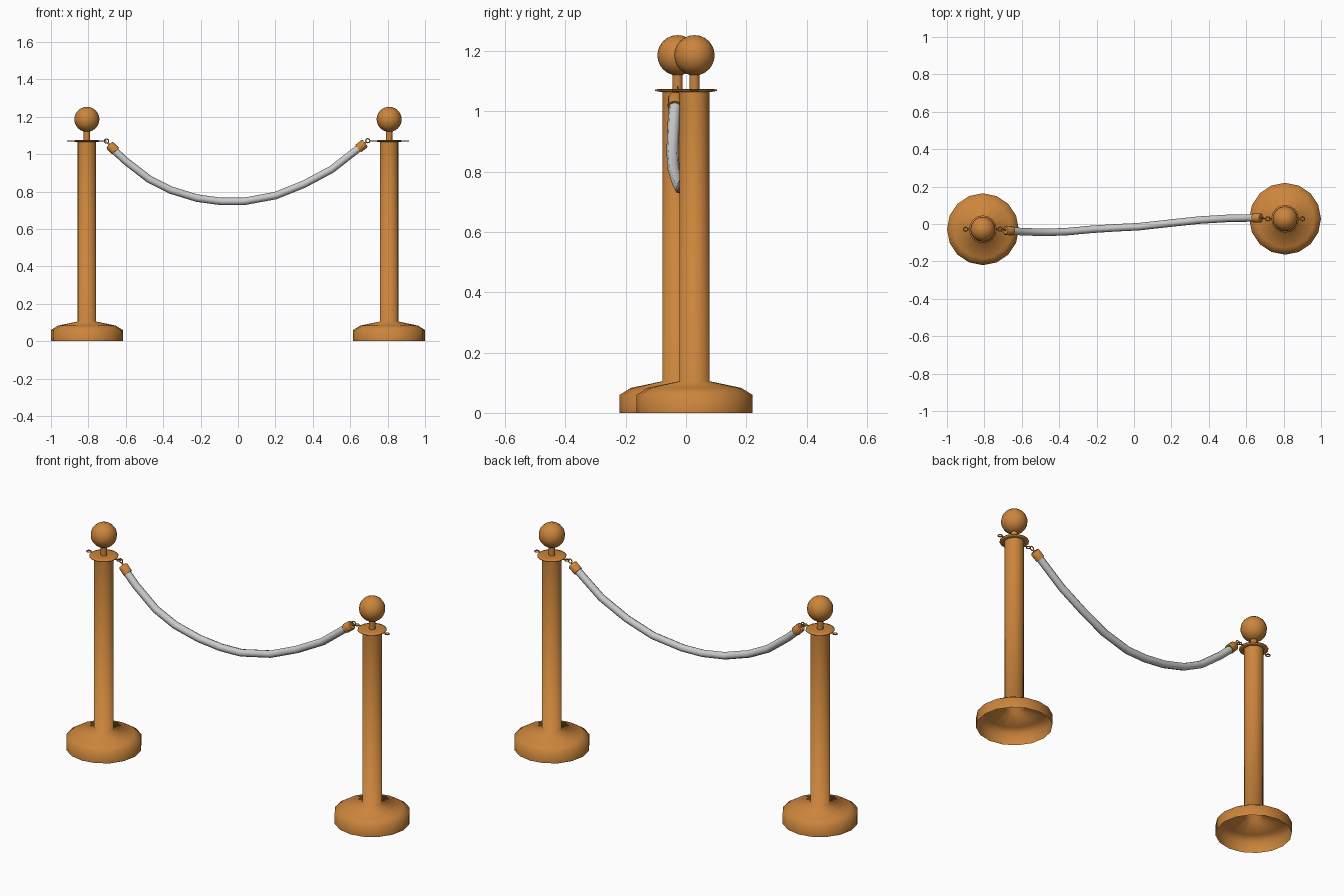
import bpy, bmesh, math
from mathutils import Vector

if "Cube" in bpy.data.objects:
    bpy.data.objects.remove(bpy.data.objects["Cube"])

wood = bpy.data.materials.new("warm_brass")
wood.diffuse_color = (0.6, 0.235, 0.045, 1)
wood.use_nodes = True
wood.node_tree.nodes["Principled BSDF"].inputs["Base Color"].default_value = wood.diffuse_color


def finish(obj, angle=35, mat=wood):
    if mat:
        obj.data.materials.append(mat)
    bpy.ops.object.select_all(action='DESELECT')
    obj.select_set(True)
    bpy.context.view_layer.objects.active = obj
    bpy.ops.object.shade_smooth_by_angle(angle=math.radians(angle))
    return obj


def lathe(name, profile, loc, sides=16, direction=None, angle=85):
    """Spin (radius, height) points round the local z axis."""
    bm = bmesh.new()
    rings = []
    for r, z in profile:
        if r == 0:
            rings.append([bm.verts.new((0, 0, z))] * sides)
        else:
            rings.append([bm.verts.new((r * math.cos(math.tau * i / sides),
                                        r * math.sin(math.tau * i / sides), z))
                          for i in range(sides)])
    for a, b in zip(rings, rings[1:]):
        for i in range(sides):
            j = (i + 1) % sides
            bm.faces.new(list(dict.fromkeys((a[i], a[j], b[j], b[i]))))
    me = bpy.data.meshes.new(name)
    bm.to_mesh(me)
    bm.free()
    obj = bpy.data.objects.new(name, me)
    bpy.context.collection.objects.link(obj)
    obj.location = loc
    if direction:
        obj.rotation_euler = Vector(direction).to_track_quat('Z', 'Y').to_euler()
    return finish(obj, angle)


def ring(name, loc, rot=(0, 0, 0)):
    bpy.ops.mesh.primitive_torus_add(location=loc, rotation=rot, major_segments=12,
                                     minor_segments=6, major_radius=0.011, minor_radius=0.003)
    obj = bpy.context.object
    obj.name = name
    finish(obj, 80)


def tube(name, pts, radius, mat, res, steps):
    cu = bpy.data.curves.new(name, 'CURVE')
    cu.dimensions = '3D'
    cu.bevel_depth = radius
    cu.bevel_resolution = res
    cu.resolution_u = steps
    cu.use_fill_caps = True
    sp = cu.splines.new('BEZIER')
    sp.bezier_points.add(len(pts) - 1)
    for bp, p in zip(sp.bezier_points, pts):
        bp.co = p
        bp.handle_left_type = bp.handle_right_type = 'AUTO'
    obj = bpy.data.objects.new(name, cu)
    bpy.context.collection.objects.link(obj)
    bpy.ops.object.select_all(action='DESELECT')
    obj.select_set(True)
    bpy.context.view_layer.objects.active = obj
    bpy.ops.object.convert(target='MESH')
    finish(bpy.context.object, 80, mat)


# Two posts, each with hollow base, collar, neck, ball and side eyelets
for side, x, y in (("left", -0.808, -0.028), ("right", 0.808, 0.028)):
    lathe(side + "_post_and_base",
          [(0.192, 0), (0.192, 0.06), (0.155, 0.083), (0.05, 0.105), (0.05, 1.066)], (x, y, 0))
    lathe(side + "_collar",
          [(0, 1.065), (0.06, 1.065), (0.074, 1.068), (0.074, 1.072), (0.06, 1.075), (0, 1.075)],
          (x, y, 0))
    lathe(side + "_neck", [(0.017, 1.072), (0.017, 1.125)], (x, y, 0))
    n = 12
    ball = [(0.067 * math.sin(math.pi * i / n) if 0 < i < n else 0,
             -0.067 * math.cos(math.pi * i / n)) for i in range(n + 1)]
    lathe(side + "_ball", ball, (x, y, 1.186))
    for s, tag in ((-1, "eyelet_a"), (1, "eyelet_b")):
        ring(side + "_" + tag, (x + s * 0.093, y, 1.07))
        tube(side + "_" + tag + "_stem", [(x + s * 0.07, y, 1.07), (x + s * 0.084, y, 1.07)],
             0.003, wood, 1, 1)

# Hanging rope
path = [(-0.665, -0.036, 1.023), (-0.6, -0.041, 0.963), (-0.475, -0.045, 0.866),
        (-0.36, -0.041, 0.808), (-0.22, -0.028, 0.765), (-0.09, -0.02, 0.747),
        (0.03, -0.014, 0.747), (0.2, 0.005, 0.778), (0.35, 0.021, 0.838),
        (0.5, 0.03, 0.918), (0.66, 0.033, 1.043)]
tube("rope", path, 0.02, None, 2, 1)

# Rope end caps with their hooks
for side, c, d, hook in (
        ("left", (-0.671, -0.035, 1.033), (-0.7, 0.05, 0.7), (-0.703, -0.028, 1.07)),
        ("right", (0.661, 0.033, 1.044), (0.78, 0, 0.6), (0.694, 0.03, 1.072))):
    lathe(side + "_rope_cap",
          [(0, -0.024), (0.025, -0.024), (0.025, 0.018), (0.02, 0.024), (0, 0.024)], c, 12, d, 50)
    ring(side + "_hook_ring", hook, (math.pi / 2, 0, 0))
    cap, end = Vector(c), Vector(hook)
    tube(side + "_hook_stem", [cap, cap.lerp(end, 0.78)], 0.005, wood, 1, 1)
